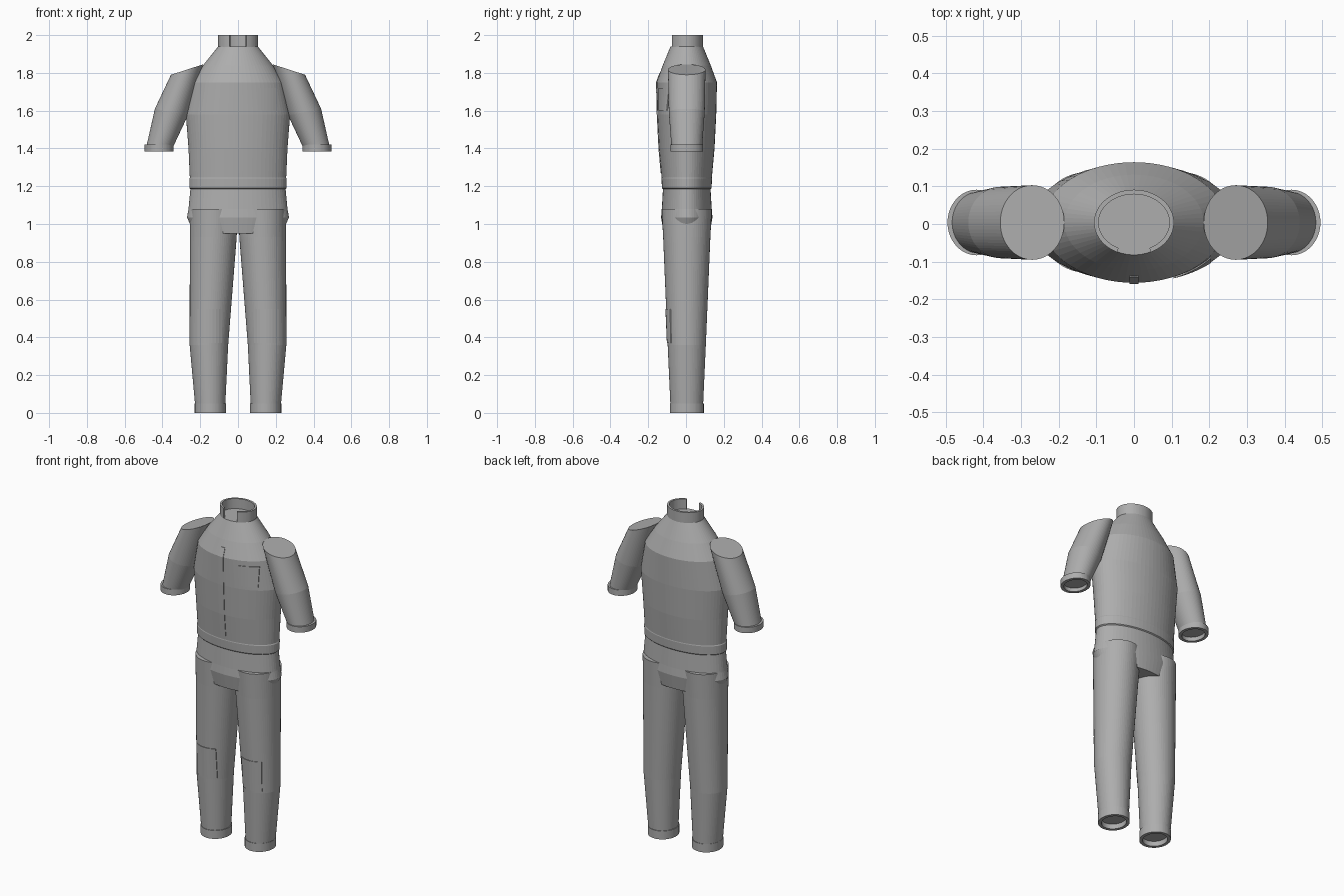
import bpy, bmesh, math
from mathutils import Vector

if "Cube" in bpy.data.objects:
    bpy.data.objects.remove(bpy.data.objects["Cube"])

SEG = 64
CY = 0.004  # shared depth centre

cloth = bpy.data.materials.new("grey_cloth")
cloth.diffuse_color = (0.42, 0.42, 0.42, 1)
cloth.use_nodes = True
cloth.node_tree.nodes["Principled BSDF"].inputs["Base Color"].default_value = cloth.diffuse_color


def finish(name, bm):
    bmesh.ops.recalc_face_normals(bm, faces=bm.faces)
    me = bpy.data.meshes.new(name)
    bm.to_mesh(me)
    bm.free()
    me.materials.append(cloth)
    ob = bpy.data.objects.new(name, me)
    bpy.context.collection.objects.link(ob)
    return ob


def loft(name, rings, caps=True, loop=False):
    """Skin a list of closed rings; loop joins the last ring to the first."""
    bm = bmesh.new()
    vs = [[bm.verts.new(p) for p in r] for r in rings]
    pairs = list(zip(vs, vs[1:])) + ([(vs[-1], vs[0])] if loop else [])
    for a, b in pairs:
        n = len(a)
        for i in range(n):
            j = (i + 1) % n
            bm.faces.new((a[i], a[j], b[j], b[i]))
    if caps and not loop:
        bm.faces.new(vs[0])
        bm.faces.new(vs[-1])
    return finish(name, bm)


def slanted_ring(inner, outer, ry, side=1):
    """Ellipse whose inner and outer ends are (x, z) points."""
    out = []
    for i in range(SEG):
        a = 2 * math.pi * i / SEG
        t = 0.5 + 0.5 * math.cos(a)
        out.append((side * (inner[0] + (outer[0] - inner[0]) * t),
                    CY + ry * math.sin(a),
                    inner[1] + (outer[1] - inner[1]) * t))
    return out


def oval(cx, rx, ry, z, side=1):
    return slanted_ring((cx - rx, z), (cx + rx, z), ry, side)


def cuff(name, cx, rx, ry, z0, z1, wall, side):
    loft(name, [oval(cx, rx, ry, z0, side), oval(cx, rx, ry, z1, side),
                oval(cx, rx - wall, ry - wall, z1, side),
                oval(cx, rx - wall, ry - wall, z0, side)], loop=True)


# Torso: (height, half width, half depth)
TORSO = [(0.95, 0.232, 0.122), (1.035, 0.27, 0.136), (1.08, 0.262, 0.132),
         (1.185, 0.252, 0.126), (1.19, 0.258, 0.131), (1.24, 0.258, 0.134),
         (1.245, 0.255, 0.133), (1.40, 0.262, 0.147), (1.58, 0.276, 0.156),
         (1.75, 0.243, 0.160), (1.84, 0.185, 0.127), (1.94, 0.105, 0.086)]
loft("torso", [oval(0, rx, ry, z) for z, rx, ry in TORSO])


def torso_front(x, z):
    """Depth of the torso front at a given width and height."""
    for (z0, a0, b0), (z1, a1, b1) in zip(TORSO, TORSO[1:]):
        if z0 <= z <= z1:
            t = (z - z0) / (z1 - z0)
            a, b = a0 + (a1 - a0) * t, b0 + (b1 - b0) * t
            return CY - b * math.sqrt(max(0, 1 - (x / a) ** 2))


# Collar, open at the front
bm = bmesh.new()
half = math.asin(0.045 / 0.105)
rows = []
for i in range(SEG + 1):
    a = -math.pi / 2 + half + (2 * math.pi - 2 * half) * i / SEG
    c, s = math.cos(a), math.sin(a)
    rows.append([bm.verts.new((rx * c, CY + ry * s, z)) for rx, ry, z in
                 ((0.106, 0.087, 1.935), (0.106, 0.087, 2.0),
                  (0.094, 0.075, 2.0), (0.094, 0.075, 1.935))])
for p, q in zip(rows, rows[1:]):
    for k in range(4):
        bm.faces.new((p[k], p[(k + 1) % 4], q[(k + 1) % 4], q[k]))
bm.faces.new(rows[0])
bm.faces.new(rows[-1])
finish("collar", bm)

for side, tag in ((1, "left"), (-1, "right")):
    # Sleeve and its cuff
    loft(tag + "_sleeve", [
        slanted_ring((0.185, 1.845), (0.355, 1.79), 0.099, side),
        slanted_ring((0.265, 1.575), (0.44, 1.61), 0.095, side),
        slanted_ring((0.345, 1.405), (0.485, 1.41), 0.081, side)])
    cuff(tag + "_sleeve_cuff", 0.418, 0.077, 0.087, 1.385, 1.42, 0.018, side)
    # Trouser leg and its cuff
    loft(tag + "_leg", [
        oval(0.128, 0.126, 0.133, 1.08, side),
        oval(0.131, 0.124, 0.125, 0.93, side),
        oval(0.154, 0.102, 0.101, 0.36, side),
        oval(0.147, 0.079, 0.086, 0.03, side)])
    cuff(tag + "_leg_cuff", 0.146, 0.083, 0.090, 0.0, 0.05, 0.018, side)


def plate(name, xs, zs, front, thick=0.004):
    """Thin panel laid over a curved front surface."""
    bm = bmesh.new()
    grid = [[[bm.verts.new((x, front(x, z) + d, z)) for x in xs] for z in zs]
            for d in (-thick, 0.004)]
    nz, nx = len(zs), len(xs)
    for g in grid:
        for i in range(nz - 1):
            for j in range(nx - 1):
                bm.faces.new((g[i][j], g[i][j + 1], g[i + 1][j + 1], g[i + 1][j]))
    rim = ([(0, j) for j in range(nx)] + [(i, nx - 1) for i in range(1, nz)]
           + [(nz - 1, j) for j in range(nx - 2, -1, -1)]
           + [(i, 0) for i in range(nz - 2, 0, -1)])
    for (i, j), (k, l) in zip(rim, rim[1:] + rim[:1]):
        bm.faces.new((grid[0][i][j], grid[0][k][l], grid[1][k][l], grid[1][i][j]))
    finish(name, bm)


def span(a, b, n):
    return [a + (b - a) * i / n for i in range(n + 1)]


# Front closure strip and chest pocket
plate("front_placket", [-0.012, 0.012], [1.27, 1.40, 1.58, 1.75, 1.80],
      torso_front, 0.003)
plate("chest_pocket", span(0.105, 0.205, 6), [1.60, 1.72], torso_front)


# Knee patches
def leg_front(x, z):
    t = (z - 0.36) / 0.57
    cx, rx, ry = 0.154 - 0.023 * t, 0.102 + 0.022 * t, 0.101 + 0.024 * t
    return CY - ry * math.sqrt(max(0, 1 - ((abs(x) - cx) / rx) ** 2))


for side, tag in ((1, "left"), (-1, "right")):
    plate(tag + "_knee_patch", span(side * 0.085, side * 0.215, 8), [0.37, 0.55],
          leg_front)
